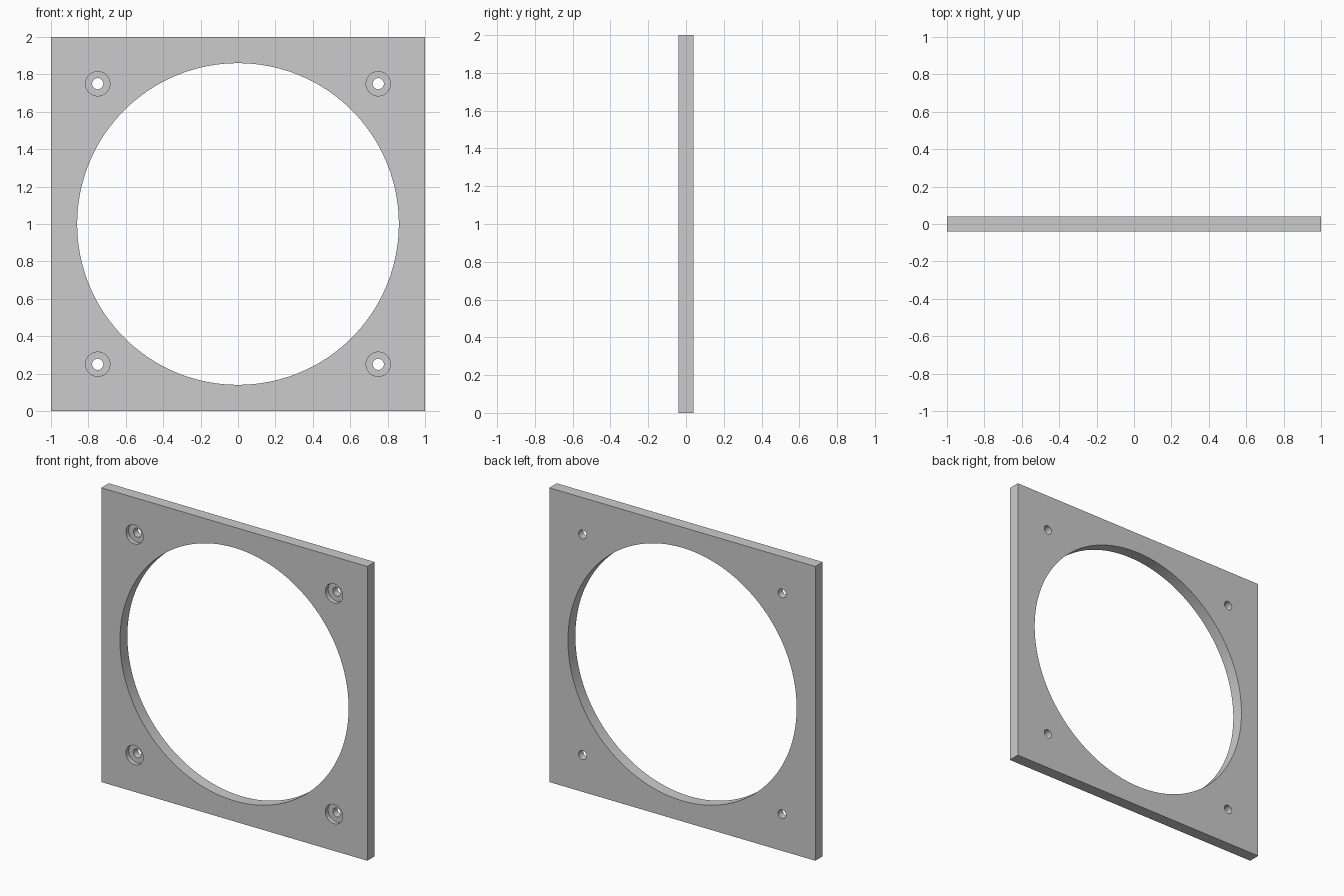
import bpy, bmesh, math
from mathutils import Matrix

if "Cube" in bpy.data.objects:
    bpy.data.objects.remove(bpy.data.objects["Cube"])

T = 0.04          # half thickness
CORNERS = [(sx * 0.75, 1 + sz * 0.75) for sx in (-1, 1) for sz in (-1, 1)]


def make_object(name, bm):
    mesh = bpy.data.meshes.new(name)
    bm.to_mesh(mesh)
    bm.free()
    obj = bpy.data.objects.new(name, mesh)
    bpy.context.collection.objects.link(obj)
    return obj


def cylinders(name, centres, radius, y0, y1, segments):
    """Cylinders along y at the given (x, z) centres, in one mesh."""
    bm = bmesh.new()
    for x, z in centres:
        place = Matrix.Translation((x, (y0 + y1) / 2, z)) @ Matrix.Rotation(math.pi / 2, 4, 'X')
        bmesh.ops.create_cone(bm, cap_ends=True, segments=segments, radius1=radius,
                              radius2=radius, depth=y1 - y0, matrix=place)
    obj = make_object(name, bm)
    obj.hide_render = True
    return obj


# Square plate
bm = bmesh.new()
bmesh.ops.create_cube(bm, size=1, matrix=Matrix.Translation((0, 0, 1)) @ Matrix.Diagonal((2, 2 * T, 2, 1)))
plate = make_object("mounting_plate", bm)

# Large opening, screw holes and counterbores sunk from the front
cutters = [
    cylinders("opening_cutter", [(0, 1)], 0.86, -0.2, 0.2, 128),
    cylinders("screw_hole_cutter", CORNERS, 0.03, -0.2, 0.2, 48),
    cylinders("counterbore_cutter", CORNERS, 0.065, -0.2, -T + 0.03, 48),
]
bpy.context.view_layer.objects.active = plate
plate.select_set(True)
for cutter in cutters:
    mod = plate.modifiers.new(cutter.name, 'BOOLEAN')
    mod.operation = 'DIFFERENCE'
    mod.solver = 'EXACT'
    mod.object = cutter
    bpy.ops.object.modifier_apply(modifier=mod.name)
    bpy.data.objects.remove(cutter)

bpy.ops.object.shade_smooth_by_angle(angle=math.radians(30))
